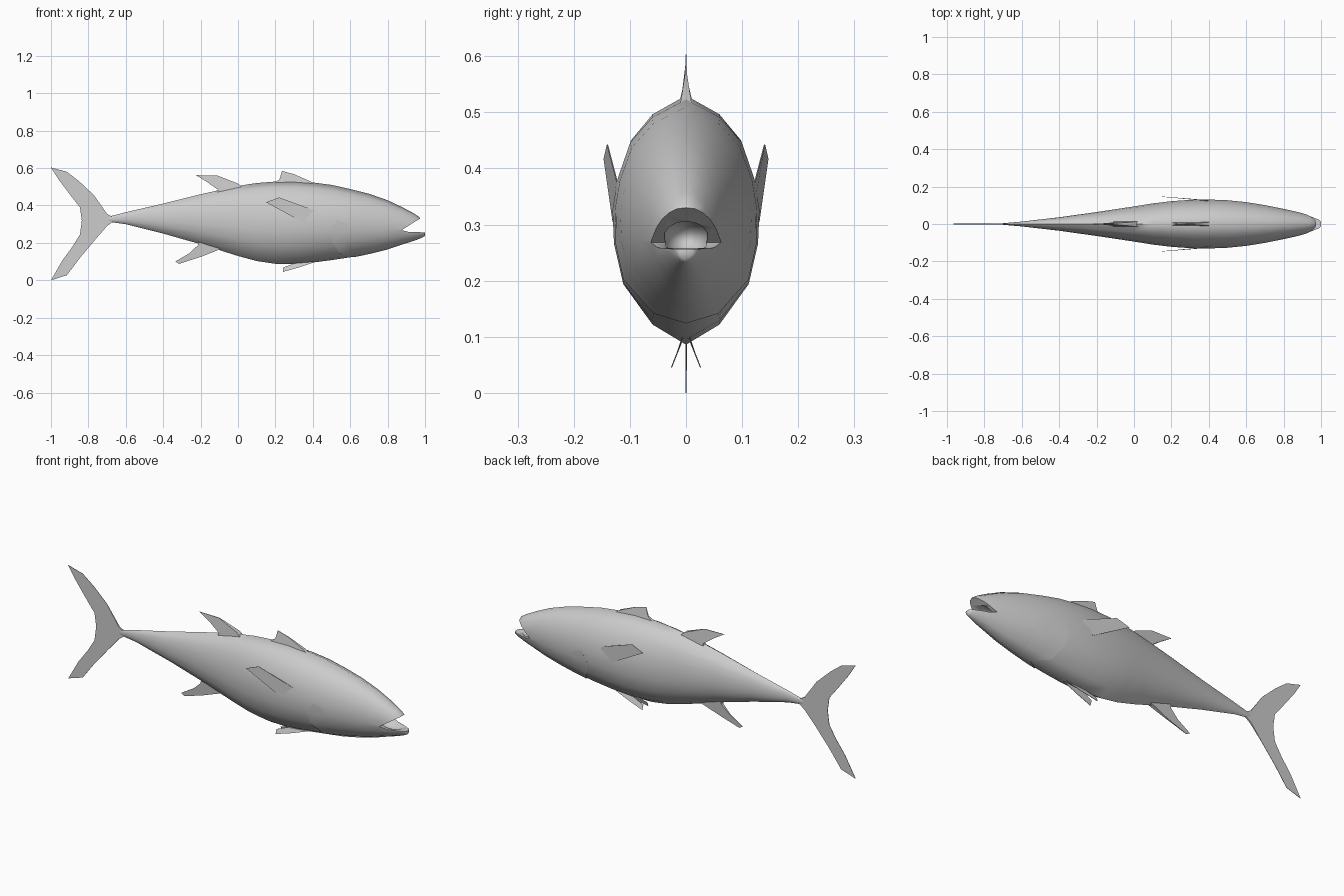
import bpy, bmesh, math
from mathutils import Vector

if "Cube" in bpy.data.objects:
    bpy.data.objects.remove(bpy.data.objects["Cube"])

grey = bpy.data.materials.new("fish_grey")
grey.diffuse_color = (0.6, 0.6, 0.6, 1)
grey.use_nodes = True
grey.node_tree.nodes["Principled BSDF"].inputs["Base Color"].default_value = grey.diffuse_color


def make(name, verts, faces, smooth=None):
    mesh = bpy.data.meshes.new(name)
    mesh.from_pydata([tuple(v) for v in verts], [], faces)
    bm = bmesh.new()
    bm.from_mesh(mesh)
    bmesh.ops.recalc_face_normals(bm, faces=bm.faces)
    bm.to_mesh(mesh)
    bm.free()
    mesh.materials.append(grey)
    ob = bpy.data.objects.new(name, mesh)
    bpy.context.collection.objects.link(ob)
    if smooth:
        shade(ob, smooth)
    return ob


def activate(ob):
    bpy.ops.object.select_all(action='DESELECT')
    ob.select_set(True)
    bpy.context.view_layer.objects.active = ob


def shade(ob, degrees):
    activate(ob)
    bpy.ops.object.shade_smooth_by_angle(angle=math.radians(degrees))


# Body stations: x, top, bottom, half width
STATIONS = [(-0.70, .338, .314, .004), (-0.60, .364, .30, .013), (-0.40, .41, .25, .036),
            (-0.20, .46, .193, .064), (0, .505, .13, .094), (0.1, .52, .103, .11),
            (0.2, .528, .088, .122), (0.3, .53, .086, .129), (0.4, .523, .095, .131),
            (0.5, .51, .108, .127), (0.6, .488, .123, .117), (0.7, .463, .14, .101),
            (0.8, .428, .165, .081), (0.88, .39, .192, .063), (0.94, .358, .211, .046),
            (0.97, .338, .222, .034), (0.99, .295, .231, .023), (1.0, .262, .238, .012)]
# Half cross-section: width fraction, depth fraction
HALF = [(0, 0), (.46, .075), (.76, .18), (.93, .33), (1, .46), (.98, .60),
        (.86, .76), (.46, .92), (0, 1)]
RING = HALF + [(-w, t) for w, t in HALF[-2:0:-1]]
N = len(RING)


def station(x):
    for a, b in zip(STATIONS, STATIONS[1:]):
        if x <= b[0]:
            f = (x - a[0]) / (b[0] - a[0])
            return [p + (q - p) * f for p, q in zip(a, b)]
    return STATIONS[-1]


def skin(x, k, scale=1.0):
    _, top, bottom, width = station(x)
    w, t = RING[k]
    mid = (top + bottom) / 2
    return Vector((x, w * width * scale, mid + (top - t * (top - bottom) - mid) * scale))


# Body loft
verts = [skin(s[0], k) for s in STATIONS for k in range(N)]
faces = [(i * N + k, i * N + (k + 1) % N, (i + 1) * N + (k + 1) % N, (i + 1) * N + k)
         for i in range(len(STATIONS) - 1) for k in range(N)]
faces += [tuple(range(N)), tuple(range(len(verts) - N, len(verts)))]
body = make("body", verts, faces)

# Open mouth: a wedge between the jaws and a rounded cavity
wedge = [(.875, .268), (.91, .259), (1.1, .253), (1.1, .405), (.95, .316)]
n = len(wedge)
mouth_wedge = make("mouth_wedge_cutter", [(x, y, z) for y in (-.2, .2) for x, z in wedge],
                   [tuple(range(n)), tuple(range(n, 2 * n))] +
                   [(i, (i + 1) % n, n + (i + 1) % n, n + i) for i in range(n)])
bpy.ops.mesh.primitive_uv_sphere_add(segments=16, ring_count=10, location=(.90, 0, .275))
mouth_cavity = bpy.context.object
mouth_cavity.name = "mouth_cavity_cutter"
mouth_cavity.scale = (.075, .04, .034)
mouth_cavity.data.materials.append(grey)
for cutter in (mouth_wedge, mouth_cavity):
    cutter.hide_render = True
    mod = body.modifiers.new("cut", 'BOOLEAN')
    mod.operation, mod.solver, mod.object = 'DIFFERENCE', 'EXACT', cutter
    activate(body)
    bpy.ops.object.modifier_apply(modifier=mod.name)
    bpy.data.objects.remove(cutter)
shade(body, 62)

# Gill covers: a thin shell wrapped under the head with a stepped rear edge
REAR = {4: (.53, 1.0), 5: (.495, 1.012), 6: (.505, 1.025), 7: (.545, 1.025), 8: (.62, 1.015)}
rows = range(4, 13)
verts = []
for k in rows:
    x0, s0 = REAR[k if k <= 8 else 16 - k]
    verts.append(skin(x0 + .004, k, .95))
    for j in range(5):
        f = j / 4
        verts.append(skin(x0 + (.8 - x0) * f, k, s0 + (.985 - s0) * f))
faces = [(r * 6 + c, r * 6 + c + 1, r * 6 + c + 7, r * 6 + c + 6)
         for r in range(len(rows) - 1) for c in range(5)]
make("gill_covers", verts, faces, 62)


def fin(name, outline, thick):
    """Thin fin from (x, y, z) points; thick gives each point's half thickness along y."""
    m = len(outline)
    pts = [(x, y + s * t, z) for s in (-1, 1) for (x, y, z), t in zip(outline, thick)]
    sides = [(i, (i + 1) % m, m + (i + 1) % m, m + i) for i in range(m)]
    return make(name, pts, [tuple(range(m)), tuple(range(m, 2 * m))] + sides, 30)


def flat(points):
    return [(x, 0, z) for x, z in points]


# Tail fin
tail = [(-.67, .338), (-.70, .355), (-.77, .455), (-.85, .53), (-.915, .58), (-1, .603),
        (-.96, .54), (-.90, .46), (-.845, .39), (-.835, .32), (-.845, .245), (-.885, .18),
        (-.94, .105), (-1, .0), (-.915, .027), (-.845, .12), (-.765, .215), (-.70, .29),
        (-.67, .312)]
fin("tail_fin", flat(tail), [.004] * 2 + [.001] * 15 + [.004] * 2)

# Dorsal fins, wide at the root
fin("front_dorsal_fin", flat([(.42, .505), (.39, .528), (.30, .567), (.235, .585),
                              (.222, .54), (.18, .51)]),
    [.012, .008, .002, .001, .003, .012])
fin("rear_dorsal_fin", flat([(.03, .49), (0, .517), (-.11, .56), (-.225, .562),
                             (-.165, .525), (-.105, .483), (-.12, .46)]),
    [.016, .012, .002, .001, .003, .010, .014])

# Anal fin
fin("anal_fin", flat([(-.06, .19), (-.09, .168), (-.2, .125), (-.315, .088), (-.335, .10),
                      (-.26, .145), (-.215, .187), (-.21, .21)]),
    [.016, .012, .004, .001, .001, .003, .008, .012])

# Paired side and belly fins
for side, label in ((-1, "right"), (1, "left")):
    pectoral = [(.15, .146, .417), (.22, .140, .443), (.42, .121, .37),
                (.42, .124, .353), (.355, .130, .305)]
    pelvic = [(.42, .006, .10), (.33, .016, .07), (.24, .026, .045), (.24, .017, .068),
              (.30, .008, .09)]
    for part, pts in (("pectoral_fin", pectoral), ("pelvic_fin", pelvic)):
        fin(label + "_" + part, [(x, side * y, z) for x, y, z in pts], [.001] * len(pts))
